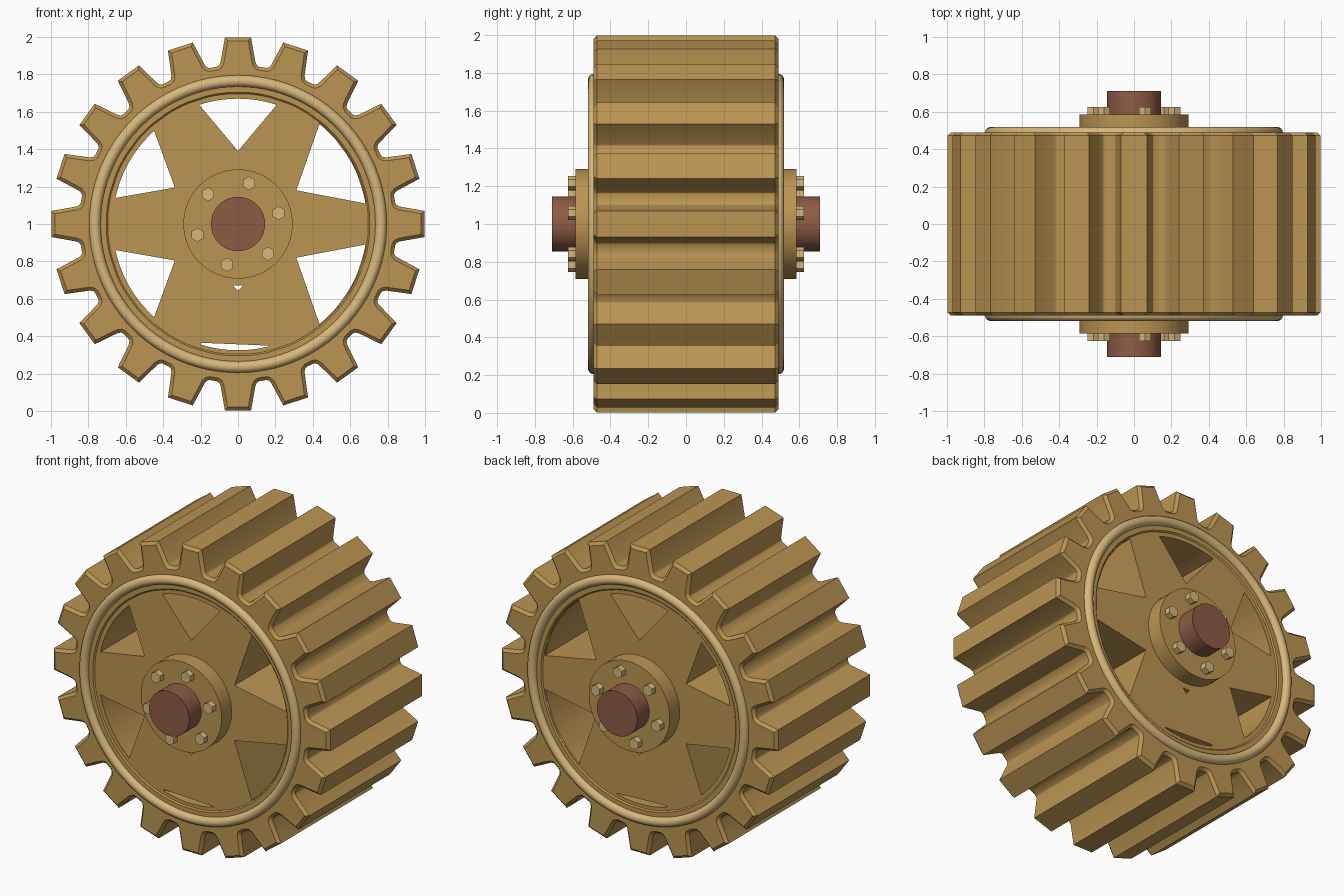
import bpy, bmesh
from math import sin, cos, radians, pi
from mathutils import Vector, Matrix

if "Cube" in bpy.data.objects:
    bpy.data.objects.remove(bpy.data.objects["Cube"])

CENTRE = Vector((0, 0, 1))


def material(name, rgb):
    m = bpy.data.materials.new(name)
    m.diffuse_color = (*rgb, 1)
    m.use_nodes = True
    m.node_tree.nodes["Principled BSDF"].inputs["Base Color"].default_value = m.diffuse_color
    return m


BRONZE = material("bronze", (0.50, 0.30, 0.085))
BRASS = material("pale_brass", (0.68, 0.48, 0.20))
AXLE = material("brown_steel", (0.27, 0.105, 0.06))


def finish(ob, name, mat, angle=30):
    ob.name = name
    ob.data.materials.clear()
    ob.data.materials.append(mat)
    bpy.ops.object.select_all(action='DESELECT')
    ob.select_set(True)
    bpy.context.view_layer.objects.active = ob
    bpy.ops.object.shade_smooth_by_angle(angle=radians(angle))
    return ob


def polar(r, deg):
    return Vector((r * cos(radians(deg)), r * sin(radians(deg))))


def inset(pts, d):
    """Mitred inward offset of a counter-clockwise outline."""
    out = []
    for i, p in enumerate(pts):
        a = (p - pts[i - 1]).normalized()
        b = (pts[(i + 1) % len(pts)] - p).normalized()
        na, nb = Vector((-a.y, a.x)), Vector((-b.y, b.x))
        out.append(p + (na + nb) * d / (1 + na.dot(nb)))
    return out


def cylinder(name, r, y0, y1, mat, sides=48, x=0, z=0, spin=0):
    rot = Matrix.Rotation(pi / 2, 4, 'X') @ Matrix.Rotation(spin, 4, 'Z')
    bpy.ops.mesh.primitive_cylinder_add(
        vertices=sides, radius=r, depth=abs(y1 - y0),
        location=CENTRE + Vector((x, (y0 + y1) / 2, z)), rotation=rot.to_euler())
    return finish(bpy.context.object, name, mat)


# Toothed rim: bevelled loft between the tooth outline and the bore
tooth = [(-7.7, 0.848), (-6.9, 0.853), (-6.2, 0.868), (-4.0, 1.0),
         (4.0, 1.0), (6.2, 0.868), (6.9, 0.853), (7.7, 0.848)]
angles, outline = [], []
for k in range(20):
    for a, r in tooth:
        angles.append(a + 18 * k)
        outline.append(polar(r, a + 18 * k))
small = inset(outline, 0.018)
bore = [polar(0.69, a) for a in angles]
bore_wide = [polar(0.705, a) for a in angles]
section = [(outline, -0.472), (outline, 0.472), (small, 0.49), (bore_wide, 0.49),
           (bore, 0.475), (bore, -0.475), (bore_wide, -0.49), (small, -0.49)]
bm = bmesh.new()
rings = [[bm.verts.new((p.x, y, p.y + 1)) for p in pts] for pts, y in section]
n = len(outline)
for i, ring in enumerate(rings):
    nxt = rings[(i + 1) % len(rings)]
    for j in range(n):
        bm.faces.new((ring[j], ring[(j + 1) % n], nxt[(j + 1) % n], nxt[j]))
bmesh.ops.recalc_face_normals(bm, faces=bm.faces)
mesh = bpy.data.meshes.new("toothed_rim")
bm.to_mesh(mesh)
bm.free()
rim = bpy.data.objects.new("toothed_rim", mesh)
bpy.context.collection.objects.link(rim)
finish(rim, "toothed_rim", BRONZE)


# Spoked web: filled flat outline with window holes, extruded
def window(mid, apex, r, half):
    return [polar(apex, mid)] + [polar(r, mid - half + half * i / 5) for i in range(11)]


loops = [[polar(0.73, a * 3.75) for a in range(96)]]
loops += [window(30, 0.36, 0.695, 21), window(-30, 0.36, 0.695, 21)]
loops += [window(a, 0.39, 0.67, 18) for a in (90, 150, 210)]
# The lowest window is almost closed: a notch and a sliver remain
loops.append([Vector(p) for p in ((-0.026, -0.33), (0, -0.358), (0.026, -0.33))])
loops.append([Vector((-0.2, -0.635)), Vector((0.16, -0.65))] +
             [polar(0.675, -76 - 31 * i / 8) for i in range(9)])
cu = bpy.data.curves.new("spoked_web", 'CURVE')
cu.dimensions = '2D'
cu.fill_mode = 'BOTH'
cu.extrude = 0.482
for pts in loops:
    s = cu.splines.new('POLY')
    s.points.add(len(pts) - 1)
    for q, p in zip(s.points, pts):
        q.co = (p.x, p.y, 0, 1)
    s.use_cyclic_u = True
web = bpy.data.objects.new("spoked_web", cu)
web.location = CENTRE
web.rotation_euler = (pi / 2, 0, 0)
bpy.context.collection.objects.link(web)
bpy.ops.object.select_all(action='DESELECT')
web.select_set(True)
bpy.context.view_layer.objects.active = web
bpy.ops.object.convert(target='MESH')
finish(bpy.context.object, "spoked_web", BRONZE)

# Axle through the middle
cylinder("axle", 0.145, -0.71, 0.71, AXLE)

# Both sides: raised ring, hub plate and six hex bolts
for side, s in (("front", -1), ("back", 1)):
    bpy.ops.mesh.primitive_torus_add(
        major_segments=96, minor_segments=16, major_radius=0.765, minor_radius=0.031,
        location=CENTRE + Vector((0, s * 0.488, 0)), rotation=(pi / 2, 0, 0))
    finish(bpy.context.object, side + "_ring", BRASS, 60)
    cylinder(side + "_hub_plate", 0.292, s * 0.46, s * 0.585, BRONZE, 64)
    for k in range(6):
        p = polar(0.225, 15 + 60 * k)
        cylinder(f"{side}_bolt_{k + 1}", 0.037, s * 0.56, s * 0.625, BRASS, 6, p.x, p.y)
